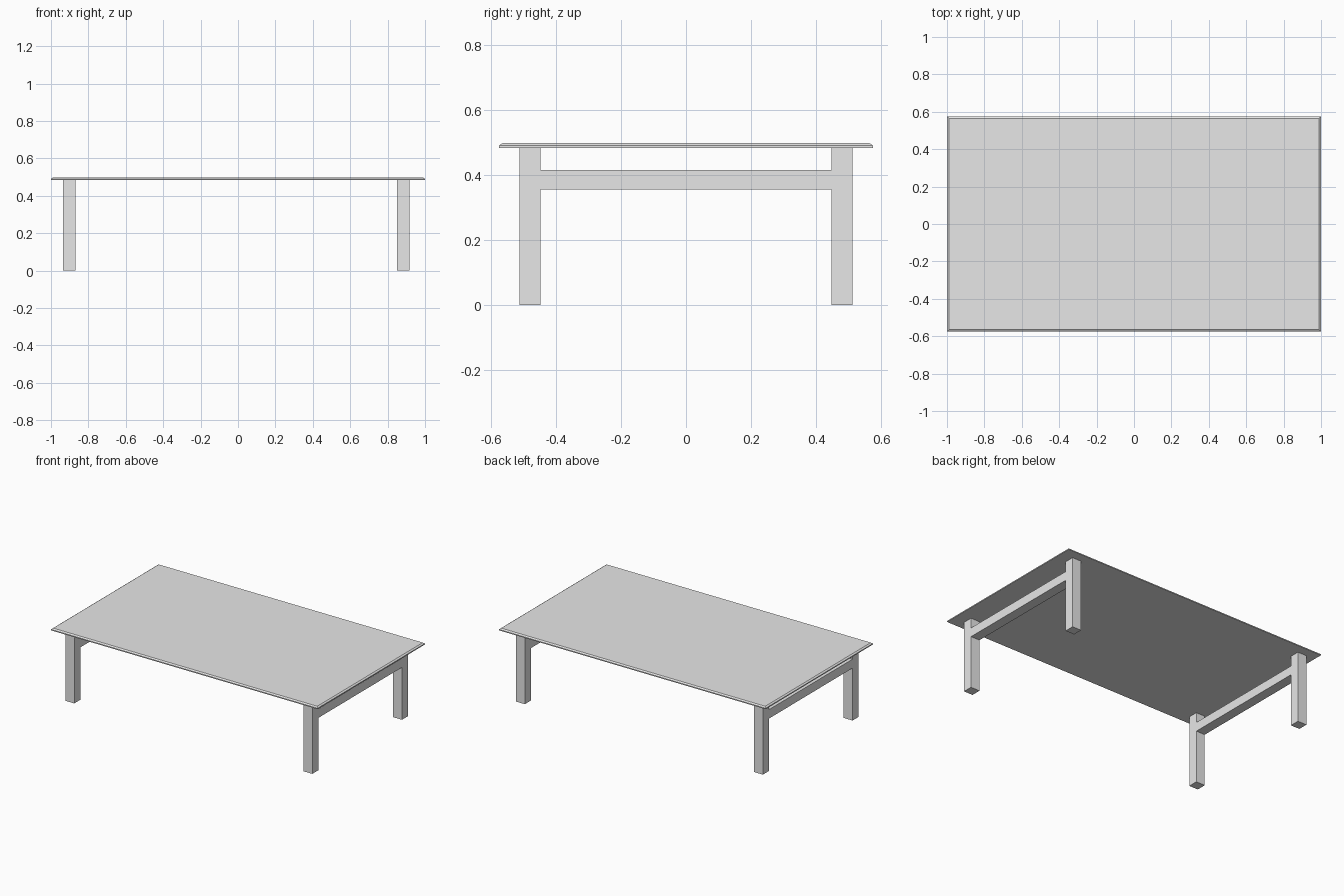
import bpy
import bmesh

cube = bpy.data.objects.get("Cube")
if cube:
    bpy.data.objects.remove(cube, do_unlink=True)

grey = bpy.data.materials.new("light_grey")
grey.use_nodes = True
grey.diffuse_color = (0.8, 0.8, 0.8, 1)
grey.node_tree.nodes["Principled BSDF"].inputs["Base Color"].default_value = grey.diffuse_color


def add_object(name, bm):
    bmesh.ops.recalc_face_normals(bm, faces=bm.faces)
    mesh = bpy.data.meshes.new(name)
    bm.to_mesh(mesh)
    bm.free()
    mesh.materials.append(grey)
    obj = bpy.data.objects.new(name, mesh)
    bpy.context.collection.objects.link(obj)
    return obj


# Table top: thin slab whose upper edge is chamfered
HALF_X, HALF_Y = 1.0, 0.575
CHAMFER = 0.01
UNDERSIDE, SHOULDER, SURFACE = 0.484, 0.491, 0.498

bm = bmesh.new()
rings = []
for z, inset in ((UNDERSIDE, 0), (SHOULDER, 0), (SURFACE, CHAMFER)):
    x, y = HALF_X - inset, HALF_Y - inset
    rings.append([bm.verts.new((sx * x, sy * y, z))
                  for sx, sy in ((-1, -1), (1, -1), (1, 1), (-1, 1))])
for low, high in zip(rings, rings[1:]):
    for i in range(4):
        j = (i + 1) % 4
        bm.faces.new((low[i], low[j], high[j], high[i]))
bm.faces.new(rings[0])
bm.faces.new(rings[-1])
add_object("table_top", bm)

# End frames: H-shaped profile (two legs and a rail) extruded across its width
LEG_OUT, LEG_IN = 0.513, 0.447
RAIL_LOW, RAIL_HIGH = 0.355, 0.416
WIDTH = 0.067

half = [(LEG_IN, RAIL_LOW), (LEG_IN, 0), (LEG_OUT, 0),
        (LEG_OUT, UNDERSIDE), (LEG_IN, UNDERSIDE), (LEG_IN, RAIL_HIGH)]
profile = half + [(-y, z) for y, z in reversed(half)]

for name, x in (("right_end_frame", -0.936), ("left_end_frame", 0.85)):
    bm = bmesh.new()
    face = bm.faces.new([bm.verts.new((x, y, z)) for y, z in profile])
    extruded = bmesh.ops.extrude_face_region(bm, geom=[face], use_keep_orig=True)
    moved = [v for v in extruded["geom"] if isinstance(v, bmesh.types.BMVert)]
    bmesh.ops.translate(bm, verts=moved, vec=(WIDTH, 0, 0))
    add_object(name, bm)
